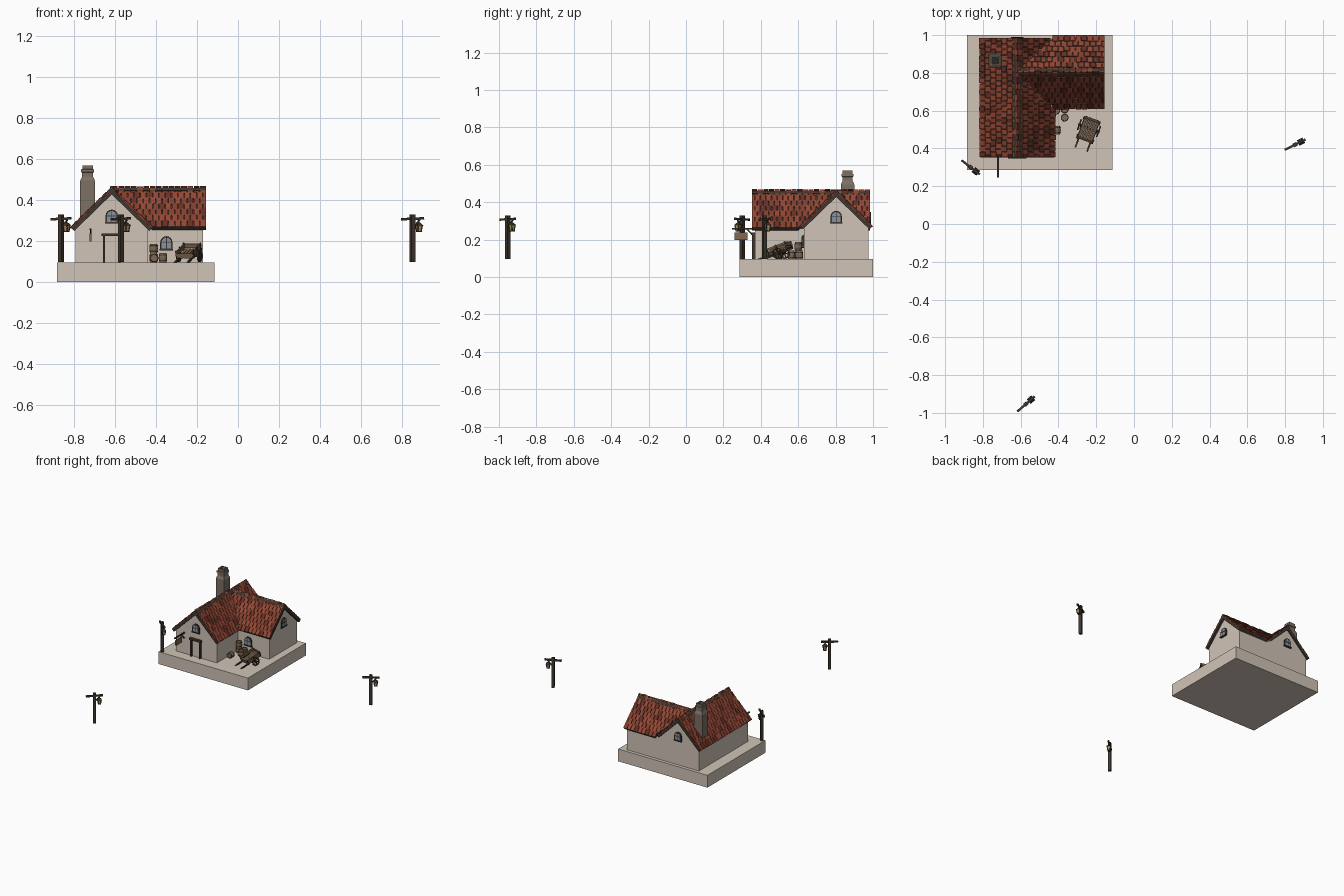
import bpy, bmesh, math, random
from mathutils import Matrix, Vector

if "Cube" in bpy.data.objects:
    bpy.data.objects.remove(bpy.data.objects["Cube"])

random.seed(4)
T = lambda x, y, z: Matrix.Translation((x, y, z))
R = lambda deg, ax: Matrix.Rotation(math.radians(deg), 4, ax)


def mat(name, *c):
    m = bpy.data.materials.new(name)
    m.diffuse_color = (*c, 1)
    m.use_nodes = True
    m.node_tree.nodes["Principled BSDF"].inputs["Base Color"].default_value = m.diffuse_color
    return m


PLASTER = mat("plaster", .63, .55, .47)
TILES = [mat("tile_a", .30, .065, .035), mat("tile_b", .23, .05, .028), mat("tile_c", .13, .03, .02)]
DARK = mat("dark_wood", .05, .037, .027)
WOOD = mat("light_wood", .22, .14, .08)
STONE = mat("chimney_stone", .2, .16, .125)
SOOT = mat("soot", .02, .02, .02)
GLASS = mat("window_glass", .25, .29, .38)
GLOW = mat("lantern_glass", .5, .36, .12)


def finish(bm, name, mats, smooth=False):
    bmesh.ops.recalc_face_normals(bm, faces=bm.faces)
    me = bpy.data.meshes.new(name)
    bm.to_mesh(me)
    bm.free()
    for m in mats:
        me.materials.append(m)
    ob = bpy.data.objects.new(name, me)
    bpy.context.collection.objects.link(ob)
    return ob


def box(bm, M, size, mi=0):
    r = bmesh.ops.create_cube(bm, size=1, matrix=M @ Matrix.Diagonal((*size, 1)))
    for f in {f for v in r["verts"] for f in v.link_faces}:
        f.material_index = mi


def beam(bm, M, a, b, w, mi=0):
    a, b = Vector(a), Vector(b)
    q = (b - a).to_track_quat('Z', 'Y').to_matrix().to_4x4()
    box(bm, M @ Matrix.Translation((a + b) / 2) @ q, (w, w, (b - a).length), mi)


def prism(bm, pts, vec, M=Matrix(), mi=0):
    # flat outline swept along a vector
    lo = [bm.verts.new(M @ Vector(p)) for p in pts]
    hi = [bm.verts.new(M @ (Vector(p) + Vector(vec))) for p in pts]
    n = len(pts)
    fs = [bm.faces.new(lo[::-1]), bm.faces.new(hi)]
    fs += [bm.faces.new((lo[i], lo[(i + 1) % n], hi[(i + 1) % n], hi[i])) for i in range(n)]
    for f in fs:
        f.material_index = mi


def lathe(bm, prof, sides, M, mi=0, closed=False):
    rings = [[bm.verts.new(M @ Vector((r * math.cos(t), r * math.sin(t), z)))
              for t in [2 * math.pi * (k + .5) / sides for k in range(sides)]] for r, z in prof]
    pairs = list(zip(rings, rings[1:])) + ([(rings[-1], rings[0])] if closed else [])
    fs = [bm.faces.new((a[k], a[(k + 1) % sides], b[(k + 1) % sides], b[k]))
          for a, b in pairs for k in range(sides)]
    if not closed:
        fs += [bm.faces.new(rings[0][::-1]), bm.faces.new(rings[-1])]
    for f in fs:
        f.material_index = mi


# ground slab
bm = bmesh.new()
box(bm, T(-.5, .643, .048), (.77, .714, .096))
finish(bm, "ground_slab", [PLASTER])

# gabled walls of both wings
CX, CY, RIDGE, EAVE = -.617, .803, .467, .27
bm = bmesh.new()
gable = lambda h: [(-h, .09), (h, .09), (h, .268), (0, .441), (-h, .268)]
prism(bm, [(CX + u, .368, z) for u, z in gable(.177)], (0, .607, 0))
finish(bm, "main_wing_walls", [PLASTER])
bm = bmesh.new()
prism(bm, [(CX, CY + u, z) for u, z in gable(.172)], (.445, 0, 0))
finish(bm, "side_wing_walls", [PLASTER])

# roof slopes: board plus staggered tiles, trimmed at the valleys
COS, SIN = .7167, .6974


def slope(name, origin, along, out, outline, keep, width):
    A, O = Vector(along), Vector(origin)
    D = Vector(out) * COS - Vector((0, 0, SIN))
    N = Vector(out) * SIN + Vector((0, 0, COS))
    M = Matrix((A, D, N)).transposed().to_4x4()
    M.translation = O
    bm = bmesh.new()
    prism(bm, [(a, d / COS, -.028) for a, d in outline], (0, 0, .019), M, 3)
    rows, tw = 7, .03
    step = width / COS / rows
    a0, a1 = min(p[0] for p in outline), max(p[0] for p in outline)
    cols = round((a1 - a0) / tw)
    tw = (a1 - a0) / cols
    for r in range(rows):
        off = .5 * (r % 2)
        for c in range(cols + (r % 2)):
            lo = max(a0, a0 + (c - off) * tw)
            hi = min(a1, a0 + (c + 1 - off) * tw)
            a, s = (lo + hi) / 2, (r + .5) * step
            if keep(a, s * COS):
                j = random.uniform(-.003, .003)
                box(bm, M @ T(a, s + j, -.005 + j * .4) @ R(-5, 'X'),
                    (hi - lo - .003, step * 1.12, .007), random.choice((0, 0, 1, 1, 2)))
    finish(bm, name, TILES + [DARK])


Y0, Y1, W, V = .352, .985, .2025, .197
yes = lambda a, d: True
slope("main_roof_left", (CX, 0, RIDGE), (0, 1, 0), (-1, 0, 0),
      [(Y0, 0), (Y1, 0), (Y1, W), (Y0, W)], yes, W)
slope("main_roof_right_front", (CX, 0, RIDGE), (0, 1, 0), (1, 0, 0),
      [(Y0, 0), (CY, 0), (CY - W, W), (Y0, W)], lambda a, d: a < CY - d + .012, W)
slope("main_roof_right_back", (CX, 0, RIDGE), (0, 1, 0), (1, 0, 0),
      [(CY, 0), (Y1, 0), (Y1, Y1 - CY)], lambda a, d: a > CY + d - .012, W)
for s, nm in ((-1, "front"), (1, "back")):
    slope("side_roof_" + nm, (0, CY, RIDGE), (1, 0, 0), (0, s, 0),
          [(CX, 0), (-.156, 0), (-.156, V), (CX + V, V)], lambda a, d: a > CX + d - .012, V)

# chimney, four-sided lathe with a sooty flue
bm = bmesh.new()
q = math.sqrt(2)
lathe(bm, [(r * q, z) for r, z in ((.036, .29), (.036, .495), (.027, .515), (.027, .535), (.032, .537),
      (.032, .55), (.026, .552), (.026, .57), (.018, .57), (.018, .545))], 4, T(-.735, .864, 0))
box(bm, T(-.735, .864, .547), (.034, .034, .004), 1)
finish(bm, "chimney", [STONE, SOOT])


# arched windows
def window(name, x, y, z, turn):
    M = T(x, y, z) @ R(turn, 'Z')
    bm = bmesh.new()

    def arch(r, h0, h1):
        return [(-r, 0, h0), (r, 0, h0)] + [(r * math.cos(t * math.pi / 8), 0, h1 + r * math.sin(t * math.pi / 8))
                                            for t in range(9)]
    prism(bm, arch(.030, 0, .038), (0, -.010, 0), M, 0)
    prism(bm, arch(.023, .007, .038), (0, -.012, 0), M, 1)
    box(bm, M @ T(0, -.011, .034), (.004, .006, .055))
    box(bm, M @ T(0, -.011, .036), (.046, .006, .004))
    box(bm, M @ T(0, -.008, .002), (.066, .016, .006))
    finish(bm, name, [DARK, GLASS])


window("front_gable_window", CX, .369, .286, 0)
window("side_wing_window", -.35, .632, .156, 0)
window("right_gable_window", -.173, CY, .286, 90)
window("back_gable_window", CX, .974, .286, 180)

# door frame
bm = bmesh.new()
for s in (-1, 1):
    box(bm, T(CX + s * .038, .362, .16), (.011, .018, .13))
box(bm, T(CX, .36, .231), (.098, .024, .014))
finish(bm, "door_frame", [DARK])

# hanging sign on a bracket
bm = bmesh.new()
box(bm, T(-.72, .308, .258), (.009, .125, .009))
beam(bm, Matrix(), (-.72, .366, .215), (-.72, .325, .257), .007)
for y in (.275, .315):
    box(bm, T(-.72, y, .245), (.003, .003, .025))
box(bm, T(-.72, .295, .217), (.009, .07, .04), 1)
finish(bm, "hanging_sign", [DARK, WOOD])


# street lamps
def lamp(name, x, y, turn):
    M = T(x, y, .097) @ R(turn, 'Z')
    bm = bmesh.new()
    box(bm, M @ T(0, 0, .116), (.021, .021, .232))
    box(bm, M @ T(0, 0, .212) @ R(-2, 'Y'), (.122, .012, .012))
    beam(bm, M, (.006, 0, .17), (.04, 0, .208), .007)
    L = M @ T(.035, 0, 0)
    box(bm, L @ T(0, 0, .2), (.004, .004, .022))
    lathe(bm, [(.023, .180), (.006, .194)], 4, L)
    lathe(bm, [(.012, .152), (.017, .180)], 4, L, 1)
    lathe(bm, [(.015, .147), (.015, .153)], 4, L)
    for k in range(4):
        t = math.pi / 4 + k * math.pi / 2
        beam(bm, L, (.012 * math.cos(t), .012 * math.sin(t), .15),
             (.018 * math.cos(t), .018 * math.sin(t), .181), .004)
    finish(bm, name, [DARK, GLOW])


lamp("lamp_by_house", -.865, .30, -38)
lamp("lamp_right", .853, .42, 27)
lamp("lamp_front", -.572, -.953, 41)


# barrels: bulging staves with two hoops
def barrel(name, M, r=.021, h=.045):
    bm = bmesh.new()
    lathe(bm, [(r * .82, 0), (r * .95, h * .25), (r, h * .5), (r * .95, h * .75), (r * .82, h),
               (r * .7, h), (r * .7, h * .93)], 12, M)
    for z in (.2, .8):
        k = r * .95
        lathe(bm, [(k - .003, h * z - .003), (k + .001, h * z - .003),
                   (k + .001, h * z + .003), (k - .003, h * z + .003)], 12, M, 1, True)
    finish(bm, name, [WOOD, DARK])


barrel("barrel_lower", T(-.412, .6, .096))
barrel("barrel_upper", T(-.412, .6, .141))
barrel("barrel_front", T(-.367, .563, .096))
barrel("barrel_back", T(-.367, .606, .096))
barrel("barrel_lying", T(-.41, .52, .117) @ R(90, 'X'))

# hand cart, tipped onto its handles
M = T(-.240, .503, .14) @ R(-20, 'Z') @ R(20, 'X')
bm = bmesh.new()
for i in range(5):
    box(bm, M @ T(-.032 + i * .016, 0, 0), (.014, .125, .006), 1)
for s in (-1, 1):
    beam(bm, M, (s * .033, .06, -.006), (s * .033, -.135, -.006), .009)
    for z in (.012, .026):
        box(bm, M @ T(s * .041, 0, z), (.005, .125, .010), 1)
    for y in (-.055, 0, .055):
        box(bm, M @ T(s * .045, y, .014), (.005, .008, .04))
    Wm = M @ T(s * .054, 0, -.014) @ R(90, 'Y')
    lathe(bm, [(.023, -.004), (.030, -.004), (.030, .004), (.023, .004)], 14, Wm, 0, True)
    lathe(bm, [(.007, -.006), (.007, .006)], 8, Wm)
    for k in range(3):
        box(bm, Wm @ R(60 * k, 'Z'), (.05, .005, .004))
for y, z in ((.06, .018), (-.06, .010)):
    box(bm, M @ T(0, y, z), (.08, .005, .022), 1)
box(bm, M @ T(0, 0, -.014), (.11, .008, .008))
finish(bm, "hand_cart", [DARK, WOOD])
